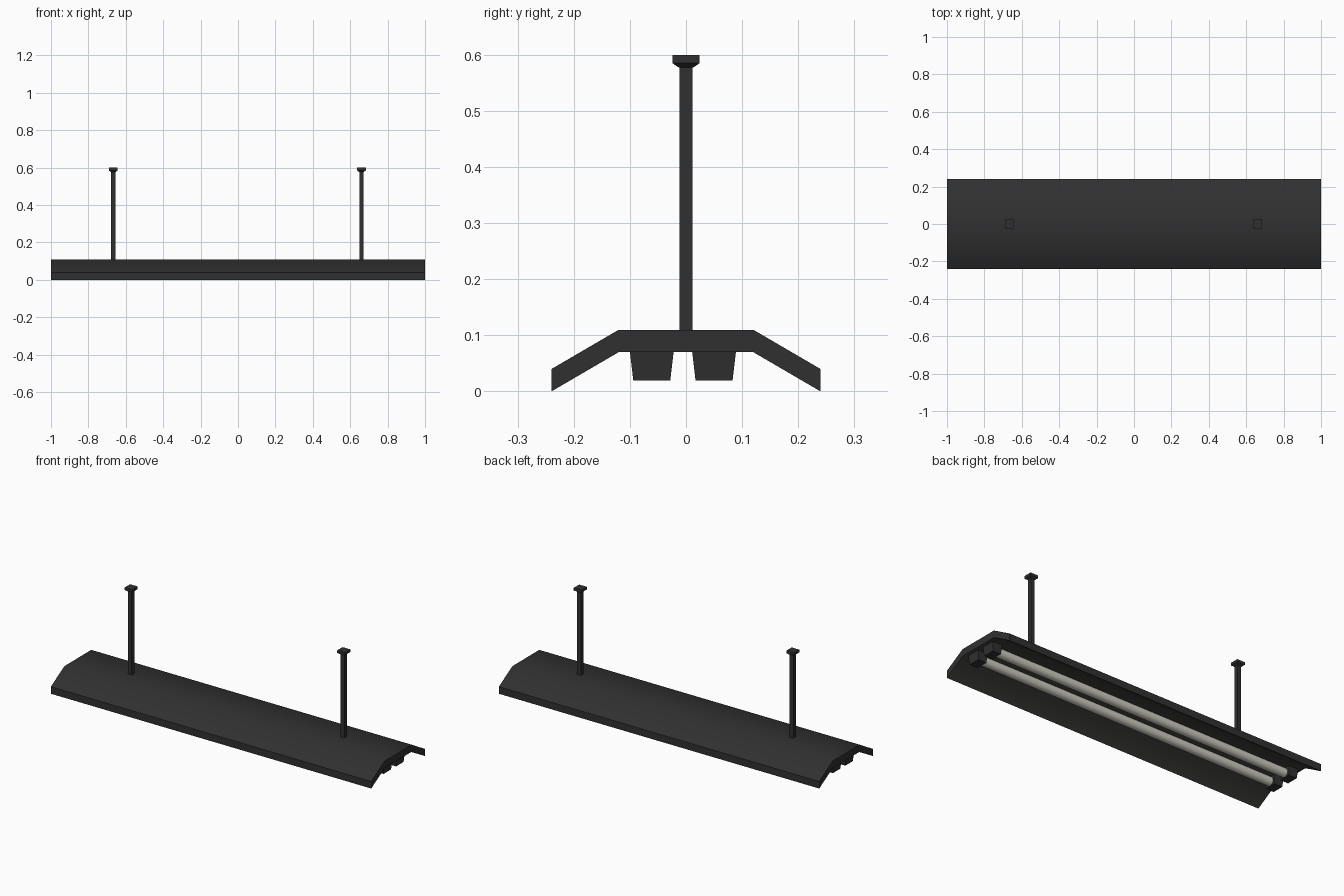
import bpy, bmesh, math

if "Cube" in bpy.data.objects:
    bpy.data.objects.remove(bpy.data.objects["Cube"])


def material(name, rgb):
    m = bpy.data.materials.new(name)
    m.diffuse_color = (*rgb, 1)
    m.use_nodes = True
    m.node_tree.nodes["Principled BSDF"].inputs["Base Color"].default_value = m.diffuse_color
    return m


BLACK = material("black_metal", (0.03, 0.03, 0.03))
GREY = material("grey_reflector", (0.06, 0.06, 0.055))
CREAM = material("cream_glass", (0.62, 0.61, 0.54))


def finish(bm, name, *mats, angle=None):
    bmesh.ops.recalc_face_normals(bm, faces=bm.faces)
    mesh = bpy.data.meshes.new(name)
    bm.to_mesh(mesh)
    bm.free()
    ob = bpy.data.objects.new(name, mesh)
    bpy.context.collection.objects.link(ob)
    for m in mats:
        mesh.materials.append(m)
    if angle:
        bpy.ops.object.select_all(action='DESELECT')
        ob.select_set(True)
        bpy.context.view_layer.objects.active = ob
        bpy.ops.object.shade_smooth_by_angle(angle=math.radians(angle))
    return ob


def loft(bm, rings):
    """Skin closed rings of points and cap both ends."""
    rows = [[bm.verts.new(p) for p in ring] for ring in rings]
    n = len(rows[0])
    for a, b in zip(rows, rows[1:]):
        for i in range(n):
            j = (i + 1) % n
            bm.faces.new((a[i], a[j], b[j], b[i]))
    bm.faces.new(rows[0])
    bm.faces.new(rows[-1])


def rect(cx, cy, z, hx, hy):
    return [(cx + sx * hx, cy + sy * hy, z)
            for sx, sy in ((-1, -1), (1, -1), (1, 1), (-1, 1))]


# folded shade: bent sheet profile extruded along x, reflector on the underside
profile = [(-.24, .04), (-.12, .11), (.12, .11), (.24, .04),
           (.24, 0), (.12, .07), (-.12, .07), (-.24, 0)]
bm = bmesh.new()
loft(bm, [[(x, y, z) for y, z in profile] for x in (-1, 1)])
bmesh.ops.recalc_face_normals(bm, faces=bm.faces)
for f in bm.faces:
    f.material_index = 1 if f.normal.z < -0.5 else 0
finish(bm, "shade", BLACK, GREY, angle=40)

# two lamp tubes, each held by a tapered socket at both ends
for row, y in (("front", -.061), ("back", .05)):
    for side, s in (("left", -1), ("right", 1)):
        bm = bmesh.new()
        loft(bm, [rect(s * .95, y, .071, .03, .039),
                  rect(s * .95, y, .02, .025, .033)])
        finish(bm, f"{row}_socket_{side}", BLACK)
    bm = bmesh.new()
    ring = [(2 * math.pi * i / 16) for i in range(16)]
    loft(bm, [[(x, y + .025 * math.cos(a), .046 + .025 * math.sin(a)) for a in ring]
              for x in (-.94, .94)])
    finish(bm, f"{row}_lamp_tube", CREAM, angle=40)

# square hanging rods with flared ceiling caps
for side, x in (("left", -.667), ("right", .66)):
    bm = bmesh.new()
    loft(bm, [rect(x, 0, .1, .0115, .0115), rect(x, 0, .58, .0115, .0115)])
    finish(bm, f"{side}_rod", BLACK)
    bm = bmesh.new()
    loft(bm, [rect(x, 0, .577, .0125, .0125), rect(x, 0, .585, .024, .024),
              rect(x, 0, .6, .024, .024)])
    finish(bm, f"{side}_ceiling_cap", BLACK)
